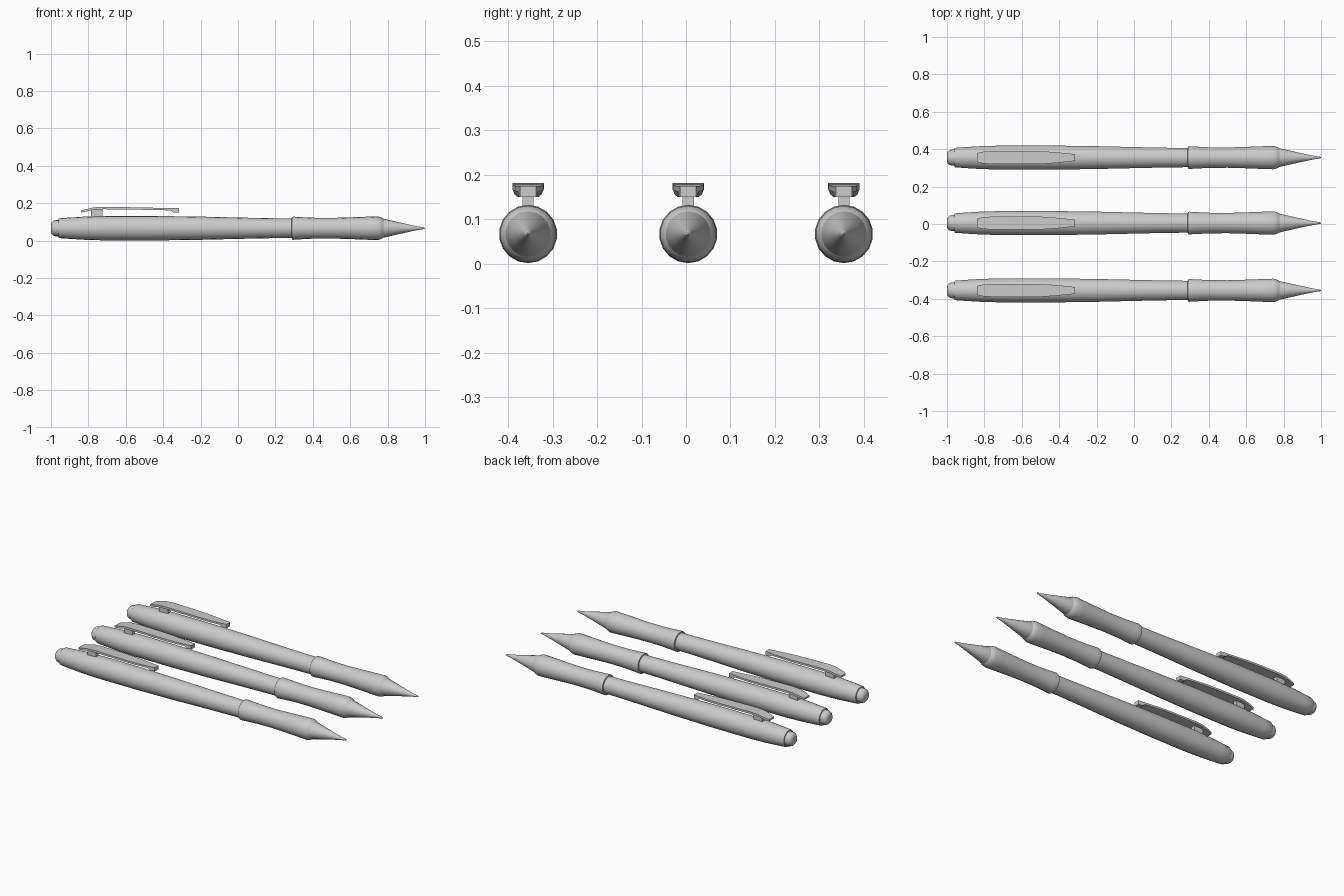
import bpy, bmesh, math

if "Cube" in bpy.data.objects:
    bpy.data.objects.remove(bpy.data.objects["Cube"])

SIDES = 18
AXIS_Z = 0.0665
PEN_Y = (-0.355, 0.005, 0.355)


def to_mesh(name, bm, angle):
    bmesh.ops.recalc_face_normals(bm, faces=bm.faces)
    me = bpy.data.meshes.new(name)
    bm.to_mesh(me)
    bm.free()
    me.shade_smooth()
    me.set_sharp_from_angle(angle=math.radians(angle))
    return me


def loft(rings, bm):
    """Skin a list of equal-length point rings and cap both ends."""
    loops = [[bm.verts.new(p) for p in ring] for ring in rings]
    n = len(loops[0])
    for a, b in zip(loops, loops[1:]):
        for i in range(n):
            j = (i + 1) % n
            bm.faces.new((a[i], a[j], b[j], b[i]))
    bm.faces.new(loops[0])
    bm.faces.new(loops[-1])


def lathe(name, profile):
    """Turn (x, radius) points around the pen's axis."""
    bm = bmesh.new()
    turns = [2 * math.pi * i / SIDES for i in range(SIDES)]
    loft([[(x, r * math.sin(t), AXIS_Z - r * math.cos(t)) for t in turns]
          for x, r in profile], bm)
    return to_mesh(name, bm, 35)


def bar(name, sections):
    """Rectangular bar from (x, half_width, z_bottom, z_top) sections."""
    bm = bmesh.new()
    loft([[(x, -w, b), (x, w, b), (x, w, t), (x, -w, t)]
          for x, w, b, t in sections], bm)
    return to_mesh(name, bm, 30)


parts = {
    # push button at the rear
    "button": lathe("button", [
        (-1.0, 0.018), (-0.997, 0.030), (-0.988, 0.039), (-0.975, 0.043), (-0.94, 0.043)]),
    # long rear barrel
    "barrel": lathe("barrel", [
        (-0.96, 0.050), (-0.955, 0.053), (-0.90, 0.057), (-0.82, 0.062), (-0.70, 0.0655),
        (-0.45, 0.0655), (-0.20, 0.062), (0.05, 0.056), (0.20, 0.053), (0.30, 0.052)]),
    # flared front grip
    "grip": lathe("grip", [
        (0.287, 0.052), (0.289, 0.060), (0.295, 0.062), (0.32, 0.060), (0.40, 0.056),
        (0.50, 0.055), (0.60, 0.058), (0.70, 0.062), (0.745, 0.0635), (0.76, 0.060),
        (0.775, 0.053), (0.78, 0.048)]),
    # conical nose and writing point
    "nose": lathe("nose", [
        (0.76, 0.052), (0.775, 0.0515), (0.85, 0.034), (0.93, 0.016), (0.965, 0.009),
        (0.995, 0.0045), (1.0, 0.001)]),
    # curved pocket clip
    "clip": bar("clip", [
        (-0.84, 0.024, 0.150, 0.161), (-0.81, 0.031, 0.156, 0.169),
        (-0.77, 0.034, 0.165, 0.178), (-0.72, 0.0355, 0.168, 0.181),
        (-0.60, 0.0355, 0.167, 0.179), (-0.50, 0.0345, 0.165, 0.177),
        (-0.42, 0.029, 0.163, 0.175), (-0.36, 0.023, 0.162, 0.174),
        (-0.345, 0.0215, 0.150, 0.174), (-0.315, 0.018, 0.150, 0.174)]),
    # post joining clip to barrel
    "clip_post": bar("clip_post", [
        (-0.785, 0.0125, 0.11, 0.169), (-0.725, 0.0125, 0.11, 0.172)]),
}

# three identical pens side by side
for number, y in enumerate(PEN_Y, 1):
    for name, mesh in parts.items():
        ob = bpy.data.objects.new(f"pen_{number}_{name}", mesh)
        ob.location.y = y
        bpy.context.collection.objects.link(ob)
